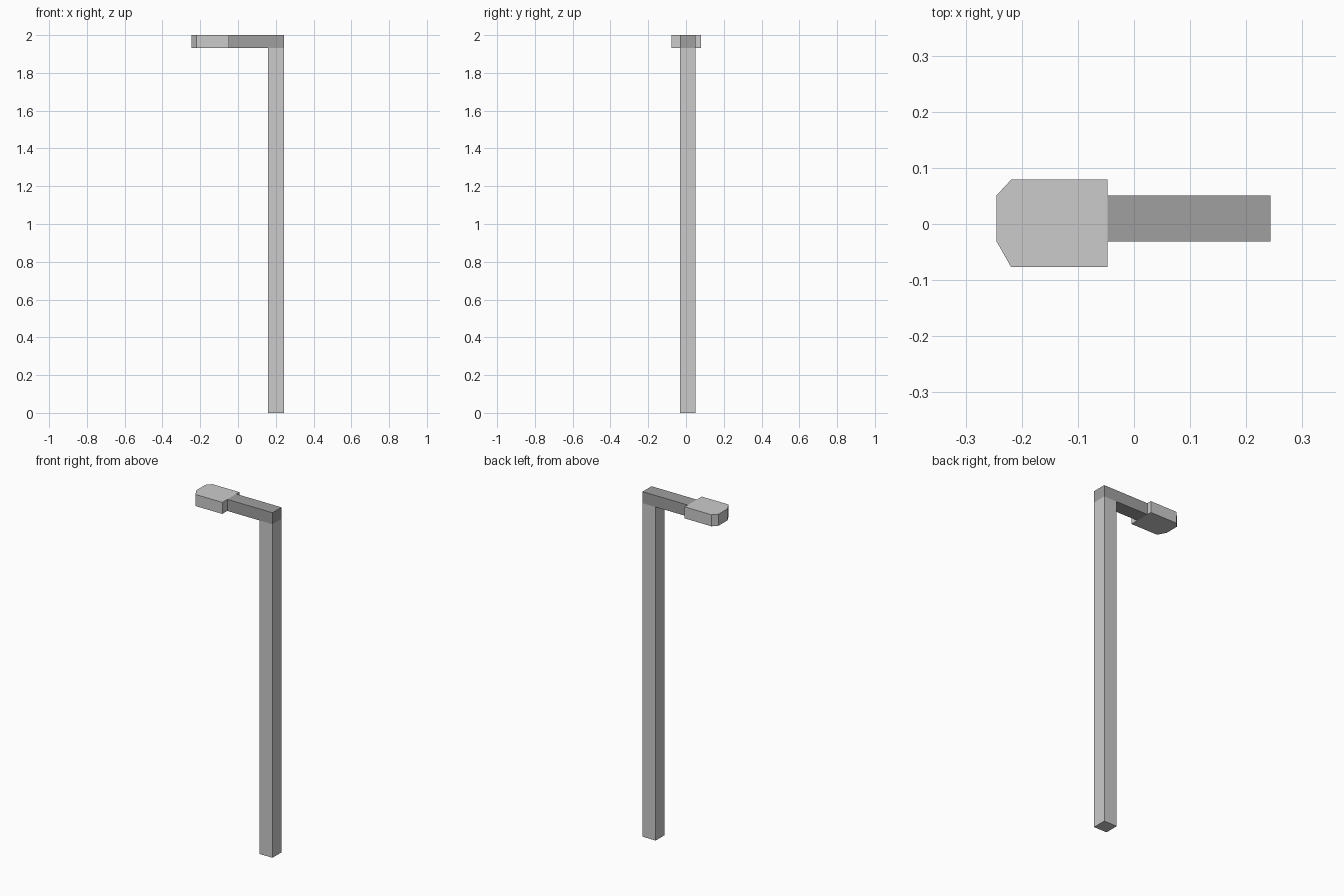
import bpy
import bmesh

if "Cube" in bpy.data.objects:
    bpy.data.objects.remove(bpy.data.objects["Cube"])


def prism(name, outline, z0, z1):
    """Extrude a flat outline (x, y) from z0 up to z1."""
    bm = bmesh.new()
    face = bm.faces.new([bm.verts.new((x, y, z0)) for x, y in outline])
    top = bmesh.ops.extrude_face_region(bm, geom=[face])["geom"]
    verts = [g for g in top if isinstance(g, bmesh.types.BMVert)]
    bmesh.ops.translate(bm, verts=verts, vec=(0, 0, z1 - z0))
    bmesh.ops.recalc_face_normals(bm, faces=bm.faces)
    mesh = bpy.data.meshes.new(name)
    bm.to_mesh(mesh)
    bm.free()
    obj = bpy.data.objects.new(name, mesh)
    bpy.context.collection.objects.link(obj)
    return obj


def rect(x0, x1, y0, y1):
    return [(x0, y0), (x1, y0), (x1, y1), (x0, y1)]


Y0, Y1 = -0.031, 0.051      # shared depth of pole and arm
Z_ARM, Z_TOP = 1.933, 2.0   # underside and top of the arm
X_JOIN, X_END = -0.047, 0.243

# Upright pole
prism("pole", rect(0.159, X_END, Y0, Y1), 0, Z_ARM)

# Darker horizontal arm
arm = prism("arm", rect(X_JOIN, X_END, Y0, Y1), Z_ARM, Z_TOP)
dark = bpy.data.materials.new("dark_grey")
dark.diffuse_color = (0.35, 0.35, 0.35, 1)
dark.use_nodes = True
dark.node_tree.nodes["Principled BSDF"].inputs["Base Color"].default_value = dark.diffuse_color
arm.data.materials.append(dark)

# Lamp head with clipped outer corners
prism("lamp_head", [(X_JOIN, -0.077), (X_JOIN, 0.079), (-0.219, 0.079),
                    (-0.245, Y1), (-0.245, Y0), (-0.219, -0.077)], Z_ARM, Z_TOP)
